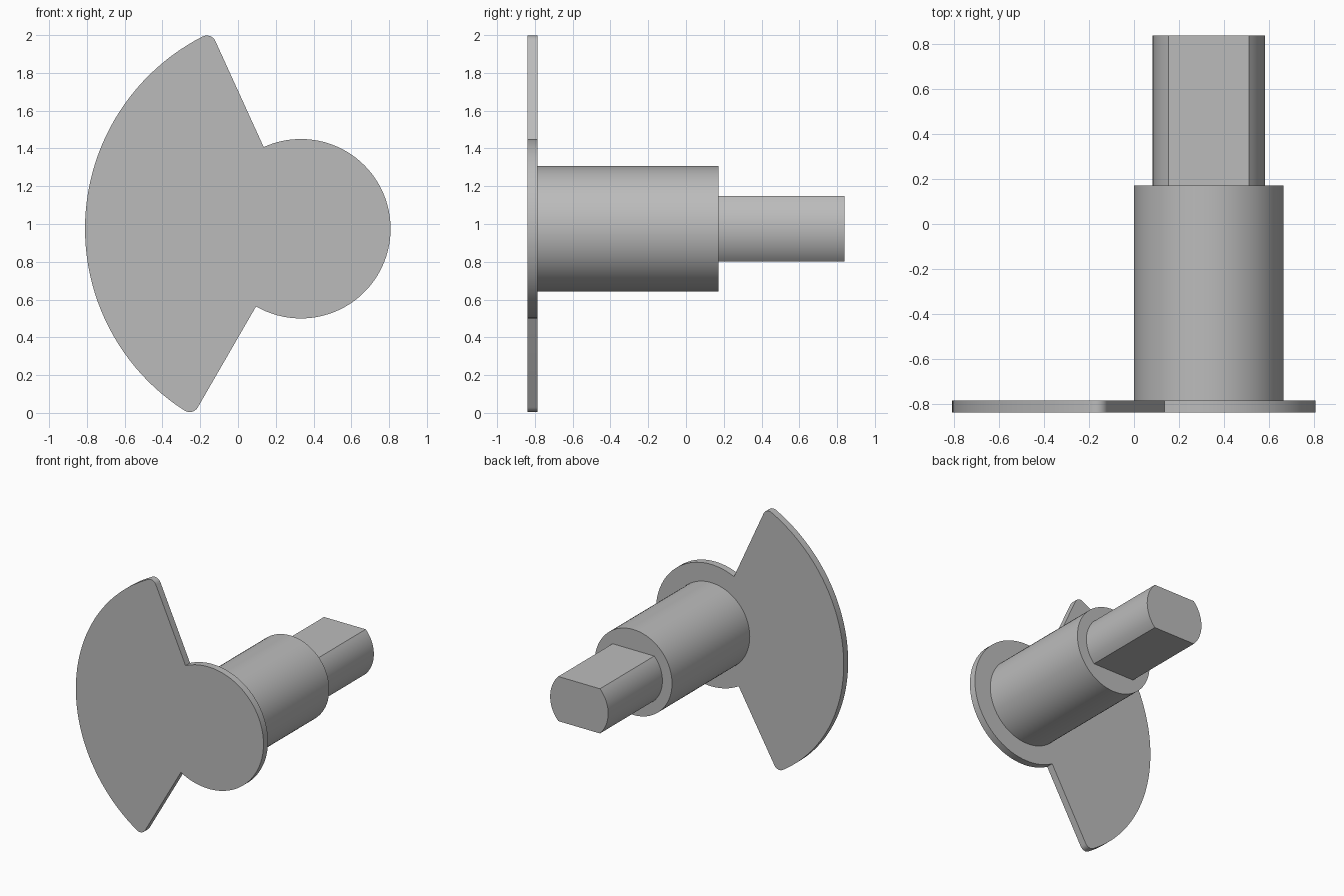
import bpy
import bmesh
from math import sin, cos, asin, sqrt, radians, pi

cube = bpy.data.objects.get("Cube")
if cube:
    bpy.data.objects.remove(cube, do_unlink=True)

AXIS_X, AXIS_Z = 0.333, 0.975      # common axis of hub, barrel and shaft

grey = bpy.data.materials.new("plain grey")
grey.use_nodes = True
colour = (0.5, 0.5, 0.5, 1)
grey.diffuse_color = colour
grey.node_tree.nodes["Principled BSDF"].inputs["Base Color"].default_value = colour


def arc(radius, start, end, steps, cx=0, cz=0):
    """Points along an arc, angles in radians."""
    angles = [start + (end - start) * i / steps for i in range(steps + 1)]
    return [(cx + radius * cos(a), cz + radius * sin(a)) for a in angles]


def prism(name, outline, y_front, y_back):
    """Extrude an outline around the axis from front to back."""
    bm = bmesh.new()
    verts = [bm.verts.new((AXIS_X + x, y_front, AXIS_Z + z)) for x, z in outline]
    face = bm.faces.new(verts)
    extruded = bmesh.ops.extrude_face_region(bm, geom=[face], use_keep_orig=True)
    moved = [v for v in extruded["geom"] if isinstance(v, bmesh.types.BMVert)]
    bmesh.ops.translate(bm, verts=moved, vec=(0, y_back - y_front, 0))
    bmesh.ops.recalc_face_normals(bm, faces=bm.faces)
    mesh = bpy.data.meshes.new(name)
    bm.to_mesh(mesh)
    bm.free()
    mesh.materials.append(grey)
    obj = bpy.data.objects.new(name, mesh)
    bpy.context.collection.objects.link(obj)
    bpy.ops.object.select_all(action="DESELECT")
    obj.select_set(True)
    bpy.context.view_layer.objects.active = obj
    bpy.ops.object.shade_smooth_by_angle(angle=radians(30))
    return obj


# Flat cam plate: round hub with a wide fan whose outer corners are rounded
hub_r, fan_r, fillet = 0.475, 1.143, 0.05
top, bottom = radians(114.5), radians(240)
reach = fan_r - fillet
turn = asin(fillet / reach)
upper, lower = top + turn, bottom - turn
outline = arc(hub_r, bottom - 2 * pi, top, 64)
outline += arc(fillet, top - pi / 2, upper, 8, reach * cos(upper), reach * sin(upper))
outline += arc(fan_r, upper, lower, 48)[1:-1]
outline += arc(fillet, lower, bottom + pi / 2, 8, reach * cos(lower), reach * sin(lower))
prism("cam_plate", outline, -0.84, -0.785)

# Round barrel behind the plate
prism("barrel", arc(0.333, 0, 2 * pi, 72)[:-1], -0.785, 0.172)

# Shaft end with flats above and below
shaft_r, flat = 0.25, 0.174
half = asin(flat / shaft_r)
prism("flatted_shaft",
      arc(shaft_r, -half, half, 24) + arc(shaft_r, pi - half, pi + half, 24),
      0.172, 0.84)
